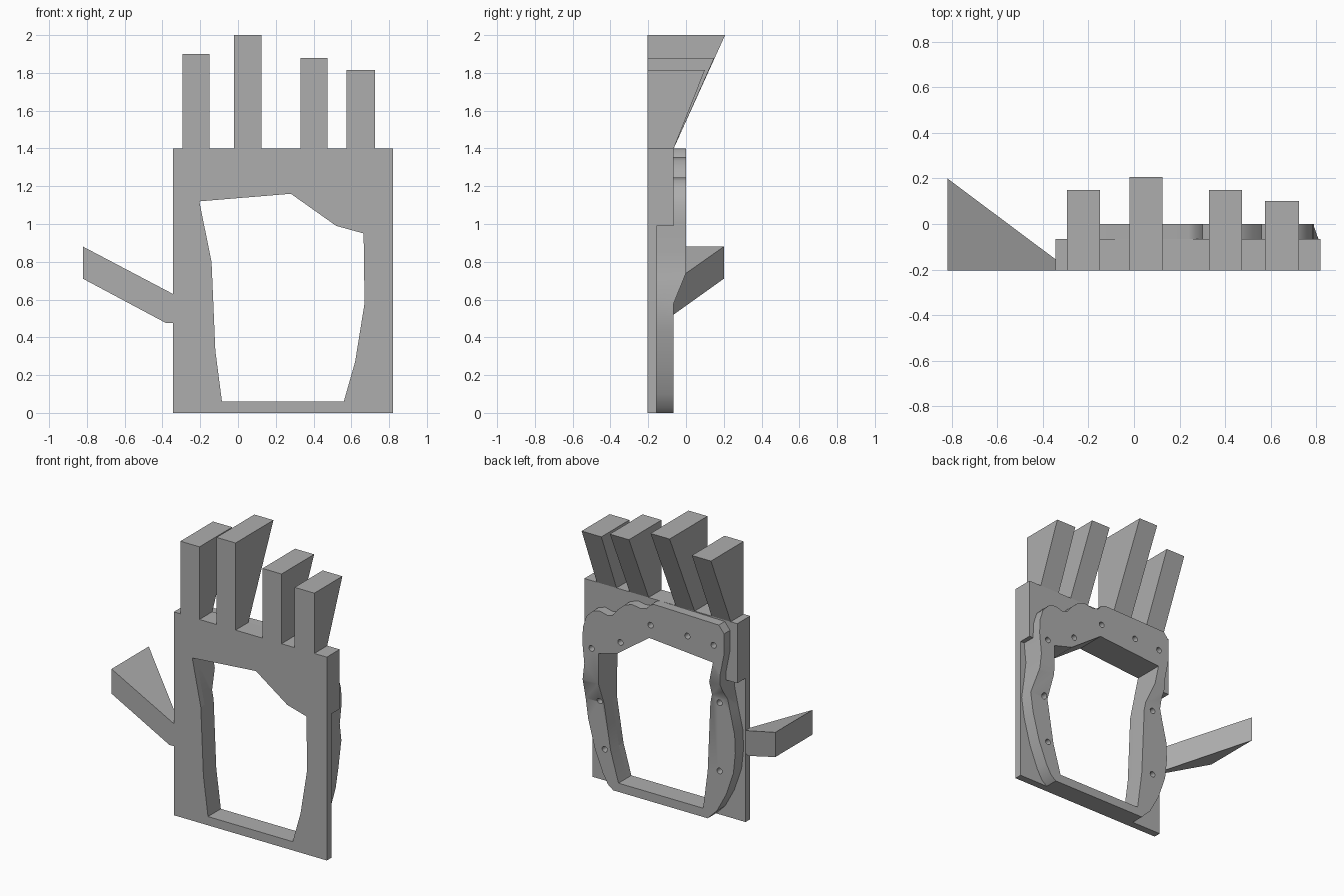
import bpy
import bmesh
from math import cos, sin, tau, radians

if "Cube" in bpy.data.objects:
    bpy.data.objects.remove(bpy.data.objects["Cube"])

GREY = (0.42, 0.42, 0.42, 1)
mat = bpy.data.materials.new("plain grey")
mat.use_nodes = True
mat.diffuse_color = GREY
mat.node_tree.nodes["Principled BSDF"].inputs["Base Color"].default_value = GREY


def solid(name, near, far):
    """Closed solid between two matching 3D outlines."""
    bm = bmesh.new()
    a = [bm.verts.new(p) for p in near]
    b = [bm.verts.new(p) for p in far]
    bm.faces.new(a)
    bm.faces.new(b[::-1])
    for i in range(len(a)):
        j = (i + 1) % len(a)
        bm.faces.new((a[i], b[i], b[j], a[j]))
    bmesh.ops.recalc_face_normals(bm, faces=bm.faces)
    mesh = bpy.data.meshes.new(name)
    bm.to_mesh(mesh)
    bm.free()
    mesh.materials.append(mat)
    obj = bpy.data.objects.new(name, mesh)
    bpy.context.collection.objects.link(obj)
    return obj


def front_prism(name, outline, y0, y1):
    return solid(name, [(x, y0, z) for x, z in outline], [(x, y1, z) for x, z in outline])


def side_prism(name, profile, x0, x1):
    return solid(name, [(x0, y, z) for y, z in profile], [(x1, y, z) for y, z in profile])


def cut(obj, cutter):
    cutter.hide_render = True
    mod = obj.modifiers.new("cut", "BOOLEAN")
    mod.operation = "DIFFERENCE"
    mod.solver = "EXACT"
    mod.object = cutter
    bpy.context.view_layer.objects.active = obj
    bpy.ops.object.modifier_apply(modifier=mod.name)
    bpy.data.objects.remove(cutter)


FRONT, STEP, BACK, RIM = -0.205, -0.155, -0.065, 0.0

# Palm opening, shared by the plate and the rim
opening = [(-.205, 1.12), (.28, 1.16), (.52, .99), (.665, .95), (.67, .58),
           (.62, .27), (.56, .06), (-.085, .06), (-.12, .33), (-.14, .8)]

# Palm plate, thicker along the knuckles
plate = side_prism("palm_plate", [(FRONT, 0), (STEP, 0), (STEP, .99), (BACK, .99),
                                  (BACK, 1.4), (FRONT, 1.4)], -.345, .82)
cut(plate, front_prism("cutter", opening, -1, 1))

# Raised rim around the opening, on the back
outer = [(-.25, 1.39), (-.29, 1.34), (-.29, 1.2), (-.26, 1.05), (-.26, .92), (-.29, .78),
         (-.325, .63), (-.33, .5), (-.315, .36), (-.26, .2), (-.19, .07), (-.12, 0),
         (.6, 0), (.64, .03), (.68, .1), (.74, .25), (.79, .44), (.81, .58), (.79, .72),
         (.775, .85), (.79, 1), (.785, 1.1), (.76, 1.18), (.71, 1.23), (.66, 1.245),
         (.6, 1.23), (.56, 1.24), (.52, 1.29), (.47, 1.335), (.41, 1.355), (.35, 1.345),
         (.3, 1.355), (.27, 1.39), (.24, 1.4)]
rim = front_prism("back_rim", outer, STEP - .01, RIM)

# Each side of the rim drops to a lower level through a short ramp
for low, high, x0, x1 in ((.58, .74, .25, 1), (.86, .98, -1, .25)):
    ramp = [(BACK, -.1), (BACK, low), (RIM, high), (.1, high + .18), (.1, -.1)]
    cut(rim, side_prism("cutter", ramp, x0, x1))
cut(rim, front_prism("cutter", opening, -1, 1))

# Screw holes in the rim
screws = [(.72, .97, RIM), (.5, 1.07, RIM), (.27, 1.25, RIM), (-.01, 1.25, RIM),
          (-.21, 1.24, RIM), (-.21, .82, BACK), (-.21, .35, BACK),
          (.7, .59, BACK), (.665, .265, BACK)]
for x, z, y in screws:
    ring = [(x + .02 * cos(tau * i / 16), z + .02 * sin(tau * i / 16)) for i in range(16)]
    cut(rim, front_prism("cutter", ring, y - .06, y + .05))

# Fingers flare backwards towards their tips
fingers = [("index_finger", -.295, -.15, 1.9, .15), ("middle_finger", -.02, .125, 2, .207),
           ("ring_finger", .33, .475, 1.88, .15), ("little_finger", .575, .725, 1.815, .1)]
for name, x0, x1, top, tip in fingers:
    side_prism(name, [(FRONT, 1.4), (BACK, 1.4), (tip, top), (FRONT, top)], x0, x1)

# Thumb: a slanted bar that deepens towards the tip
thumb = [(-.82, .88), (-.345, .63), (-.345, .475), (-.38, .475), (-.82, .71)]
slope = (.2 - STEP) / (.82 - .345)
solid("thumb", [(x, FRONT, z) for x, z in thumb],
      [(x, STEP + slope * (-.345 - x), z) for x, z in thumb])

# Smooth the rounded rim while keeping its edges sharp
bpy.ops.object.select_all(action="DESELECT")
rim.select_set(True)
bpy.context.view_layer.objects.active = rim
bpy.ops.object.shade_smooth_by_angle(angle=radians(32))
